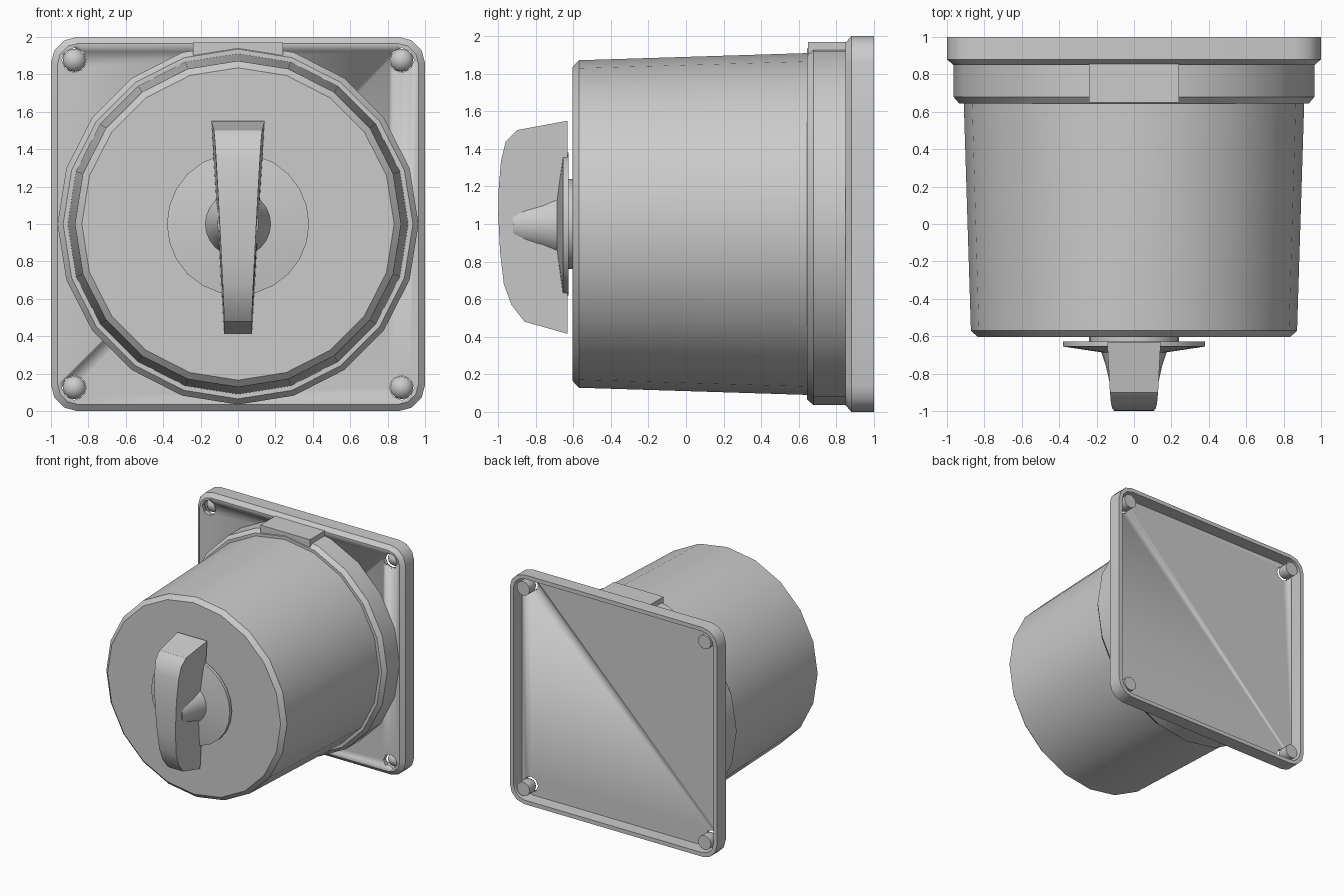
import bpy
import bmesh
from math import sin, cos, pi, radians

cube = bpy.data.objects.get("Cube")
if cube:
    bpy.data.objects.remove(cube, do_unlink=True)

grey = bpy.data.materials.new("plain grey")
grey.use_nodes = True
colour = (0.6, 0.6, 0.6, 1)
grey.diffuse_color = colour
grey.node_tree.nodes["Principled BSDF"].inputs["Base Color"].default_value = colour


def finish(name, bm, angle=32):
    bmesh.ops.recalc_face_normals(bm, faces=bm.faces)
    mesh = bpy.data.meshes.new(name)
    bm.to_mesh(mesh)
    bm.free()
    mesh.materials.append(grey)
    ob = bpy.data.objects.new(name, mesh)
    bpy.context.collection.objects.link(ob)
    bpy.ops.object.select_all(action='DESELECT')
    ob.select_set(True)
    bpy.context.view_layer.objects.active = ob
    bpy.ops.object.shade_smooth_by_angle(angle=radians(angle))
    return ob


def loft(name, rings, angle=32):
    """Skin a list of equal-length point rings and cap both ends."""
    bm = bmesh.new()
    loops = [[bm.verts.new(p) for p in ring] for ring in rings]
    n = len(loops[0])
    for a, b in zip(loops, loops[1:]):
        for i in range(n):
            j = (i + 1) % n
            bm.faces.new((a[i], a[j], b[j], b[i]))
    bm.faces.new(loops[0])
    bm.faces.new(loops[-1])
    return finish(name, bm, angle)


def lathe(name, profile, sides, x=0, z=1, angle=32):
    """Turn a (radius, y) profile about an axis along y."""
    steps = [2 * pi * i / sides for i in range(sides)]
    return loft(name, [[(x + r * cos(t), y, z + r * sin(t)) for t in steps]
                       for r, y in profile], angle)


def rounded_square(half, y, radius):
    ring = []
    for k in range(4):
        sx, sz = ((1, 1), (-1, 1), (-1, -1), (1, -1))[k]
        for s in range(4):
            t = pi / 2 * (k + s / 3)
            ring.append((sx * (half - radius) + radius * cos(t), y,
                         1 + sz * (half - radius) + radius * sin(t)))
    return ring


# Mounting flange: chamfered front, thin rim, recessed back
flange = loft("mounting_flange", [
    rounded_square(0.965, 0.85, 0.11),
    rounded_square(1.0, 0.88, 0.14),
    rounded_square(1.0, 1.0, 0.14),
    rounded_square(0.965, 1.0, 0.11),
    rounded_square(0.965, 0.885, 0.11)])

# Corner holes with a domed screw in each
for x in (-0.875, 0.875):
    for z in (0.125, 1.875):
        cutter = lathe("hole_cutter", [(0.066, 0.8), (0.066, 0.95)], 8, x, z)
        cutter.hide_render = True
        cut = flange.modifiers.new("hole", 'BOOLEAN')
        cut.operation = 'DIFFERENCE'
        cut.solver = 'EXACT'
        cut.object = cutter
        bpy.context.view_layer.objects.active = flange
        bpy.ops.object.modifier_apply(modifier=cut.name)
        bpy.data.objects.remove(cutter, do_unlink=True)
        side = ("left" if x > 0 else "right") + ("_top" if z > 1 else "_bottom")
        lathe("screw_" + side, [(0.012, 0.868), (0.035, 0.877), (0.052, 0.892),
                                (0.062, 0.91), (0.062, 0.995)], 12, x, z, 40)

# Collar and tapered drum
lathe("collar", [(0.9, 0.645), (0.935, 0.645), (0.965, 0.68), (0.965, 0.87)], 20)
lathe("drum", [(0.835, -0.605), (0.872, -0.57), (0.91, 0.645), (0.91, 0.8)], 20)

# Flat tab on top of the collar
loft("top_tab", [[(x, y, z) for x, z in
                  ((-0.24, 1.85), (0.24, 1.85), (0.24, 1.97), (-0.24, 1.97))]
                 for y in (0.65, 0.86)])

# Knob: shaft, disc, flared hub
lathe("knob_shaft", [(0.24, -0.59), (0.24, -0.64)], 24)
lathe("knob_disc", [(0.38, -0.627), (0.38, -0.655), (0.16, -0.688)], 24)
lathe("knob_hub", [(0.18, -0.67), (0.173, -0.69), (0.15, -0.76),
                   (0.13, -0.85), (0.11, -0.92)], 24)

# Wedge-shaped handle: side profile (y, z), narrower at the bottom and the front
outline = [(-0.63, 0.415), (-0.63, 1.55), (-0.9, 1.5), (-0.96, 1.44),
           (-0.985, 1.34), (-0.998, 1.18), (-1.0, 1.05), (-0.99, 0.85),
           (-0.97, 0.68), (-0.93, 0.57), (-0.86, 0.48)]


def half_width(y, z):
    base = 0.075 + 0.068 * (z - 0.415) / 1.135
    return base * (1 + 0.3 * (-0.63 - y) * -1)


loft("knob_handle", [[(s * half_width(y, z), y, z) for y, z in outline]
                     for s in (-1, 1)])
